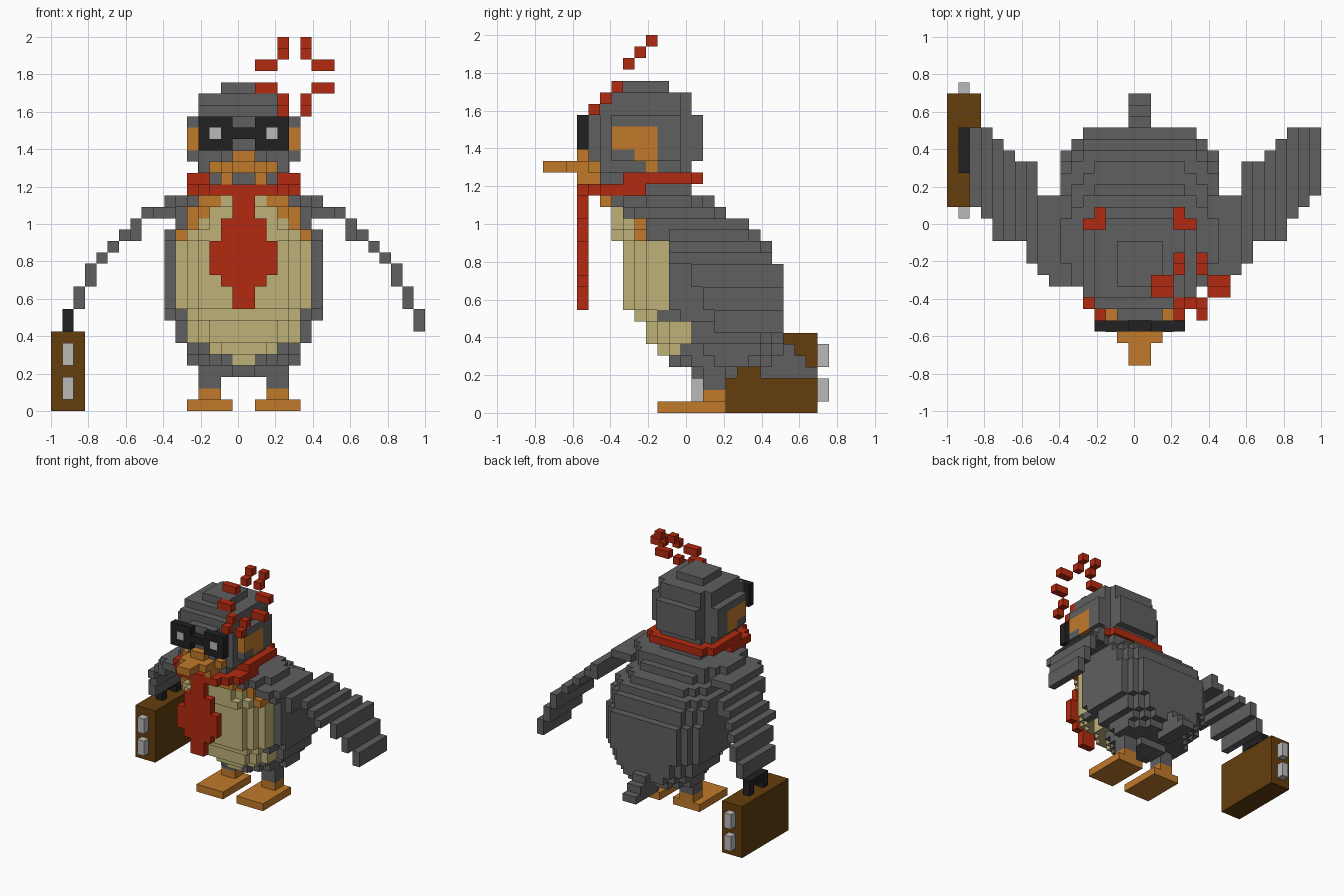
import bpy, bmesh
from mathutils import Matrix, Vector

if "Cube" in bpy.data.objects:
    bpy.data.objects.remove(bpy.data.objects["Cube"], do_unlink=True)

U = 2 / 33          # edge of one block
Y0 = -12.5          # front-most block row


def material(name, rgb):
    m = bpy.data.materials.new(name)
    m.use_nodes = True
    m.diffuse_color = (*rgb, 1)
    m.node_tree.nodes["Principled BSDF"].inputs["Base Color"].default_value = (*rgb, 1)
    return m


GRAY = material("slate gray", (0.116, 0.116, 0.116))
CREAM = material("belly cream", (0.52, 0.44, 0.19))
ORANGE = material("beak orange", (0.53, 0.195, 0.024))
RED = material("scarf red", (0.45, 0.023, 0.005))
BROWN = material("case brown", (0.127, 0.048, 0.004))
BLACK = material("soft black", (0.015, 0.015, 0.015))
SILVER = material("pale silver", (0.49, 0.49, 0.49))


def part(name, mat, boxes, mirror=False):
    """Join boxes (x0, x1, y0, y1, z0, z1), in blocks from the body's midline."""
    bm = bmesh.new()
    if mirror:
        boxes = boxes + [(-b, -a, *rest) for a, b, *rest in boxes]
    for x0, x1, y0, y1, z0, z1 in boxes:
        centre = Vector(((x0 + x1) / 2 + 0.5, (y0 + y1) / 2 + Y0, (z0 + z1) / 2)) * U
        size = Vector((x1 - x0, y1 - y0, z1 - z0)) * U
        bmesh.ops.create_cube(bm, size=1, matrix=Matrix.LocRotScale(centre, None, size))
    mesh = bpy.data.meshes.new(name)
    bm.to_mesh(mesh)
    bm.free()
    mesh.materials.append(mat)
    obj = bpy.data.objects.new(name, mesh)
    bpy.context.collection.objects.link(obj)


# Body layers from the bottom up: half width, front, back, cream and orange half widths
LAYERS = [
    (4, 13, 17, 0, 0), (5, 11, 20, 1, 0), (5, 10, 21, 3, 0), (6, 9, 21, 5, 0),
    (6, 9, 21, 5, 0), (7, 8, 21, 5, 0), (7, 7, 21, 6, 0), (7, 7, 21, 6, 0),
    (7, 7, 21, 6, 0), (7, 7, 21, 6, 0), (7, 7, 20, 6, 0), (7, 7, 20, 6, 0),
    (7, 6, 19, 5, 6), (6, 6, 18, 4, 5), (6, 6, 16, 3, 5), (7, 5, 15, 2, 4)]
FRONT_INSET = {0: 4, 1: 2, 2: 1}
BACK_INSET = {0: 2, 1: 1}

body, belly, throat = [], [], []
for k, (w, front, back, cream, orange) in enumerate(LAYERS, start=3):
    for h in range(w):
        edge = w - 1 - h
        f = front + FRONT_INSET.get(edge, 0)
        b = back - BACK_INSET.get(edge, 0)
        if h < cream:
            belly.append((h, h + 1, f, f + 2, k, k + 1))
            f += 2
        elif h < orange:
            throat.append((h, h + 1, f, f + 2, k, k + 1))
            f += 2
        if f < b:
            body.append((h, h + 1, f, b, k, k + 1))
part("body", GRAY, body, True)
part("belly", CREAM, belly, True)
part("throat", ORANGE, throat, True)
part("tail", GRAY, [(-1, 1, 19, 24, 3, 4), (-1, 1, 19, 23, 4, 5), (-1, 1, 19, 22, 5, 6)])

# Legs and feet
part("legs", GRAY, [(2, 4, 14, 16, 2, 4)], True)
part("feet", ORANGE, [(1, 5, 10, 16, 0, 1), (2, 4, 14, 16, 1, 2)], True)

# Wings: stepped plates falling outward and backward
wing = [(6, 8, 7, 15, 17, 18), (8, 9, 8, 15, 17, 18), (9, 10, 9, 18, 15, 17),
        (10, 11, 11, 18, 15, 16), (11, 12, 11, 19, 14, 15), (12, 13, 11, 20, 13, 14),
        (13, 14, 13, 21, 11, 13), (14, 15, 14, 21, 9, 11)]
part("wings", GRAY, wing, True)
part("left_wing_tip", GRAY, [(15, 16, 15, 21, 7, 9)])

# Head: rounded block with raised side and back panels
part("head", GRAY, [
    (-3, 3, 5, 13, 19, 21), (-4, 4, 5, 12, 21, 27), (-3, 3, 12, 13, 21, 28),
    (-2, 2, 4, 5, 22, 26), (-4, 4, 6, 12, 27, 28), (-2, 2, 7, 11, 28, 29),
    (-3, 3, 13, 14, 22, 26), (-1, 1, 4, 5, 20, 21)])
part("head_side_panels", GRAY, [
    (4, 5, 10, 12, 22, 26), (4, 5, 6, 10, 25, 26), (4, 5, 6, 8, 22, 23)], True)
part("cheek_patches", ORANGE, [
    (4, 5, 6, 10, 23, 25), (4, 5, 8, 10, 22, 23), (3.5, 4.03, 9, 10, 21, 22)], True)

# Beak
part("beak", ORANGE, [
    (-1, 1, 0, 2, 21, 22), (-2, 2, 2, 4, 21, 22), (-3, 3, 4, 5, 21, 22),
    (-1, 1, 3, 4, 22, 23), (-2, -1, 3, 5, 20, 21), (1, 2, 3, 5, 20, 21)])

# Goggles
part("goggles", BLACK, [(-4, -1, 3, 4, 23, 26), (1, 4, 3, 4, 23, 26), (-1, 1, 3, 4, 24, 25)])
part("goggle_lenses", SILVER, [(2, 3, 2.96, 3.1, 24, 25)], True)

# Scarf and tie
part("scarf", RED, [
    (-3, 3, 3, 4, 19, 20), (-4, 4, 4, 5, 19, 20), (-5, 5, 5, 9, 19, 20),
    (-5, -3, 7, 13, 20, 21), (3, 5, 7, 13, 20, 21), (-4, 4, 13, 14, 20, 21)])
part("tie", RED, [
    (-1, 1, 3, 4, 17, 19), (-2, 2, 3, 4, 15, 17), (-3, 3, 3, 4, 12, 15),
    (-2, 2, 3, 4, 11, 12), (-1, 1, 3, 4, 9, 11)])

# Tilted burst of bars above the forehead
burst = []
for x in (3, 5):
    for y, z in ((4, 26), (5, 27), (8, 31), (9, 32)):
        burst.append((x, x + 1, y, y + 1, z, z + 1))
for x in (1, 6):
    for y, z in ((6, 28), (7, 30)):
        burst.append((x, x + 2, y, y + 1, z, z + 1))
part("red_burst", RED, burst)

# Briefcase under the right wing
part("briefcase", BROWN, [(-17, -14, 14, 24, 0, 7)])
part("briefcase_handle", BLACK, [
    (-16, -15, 17, 18, 7, 8), (-16, -15, 20, 21, 7, 8), (-16, -15, 17, 21, 8, 9)])
part("briefcase_clasps", SILVER, [
    (-16, -15, y, y + 1, z, z + 2) for y in (13, 24) for z in (1, 4)])
